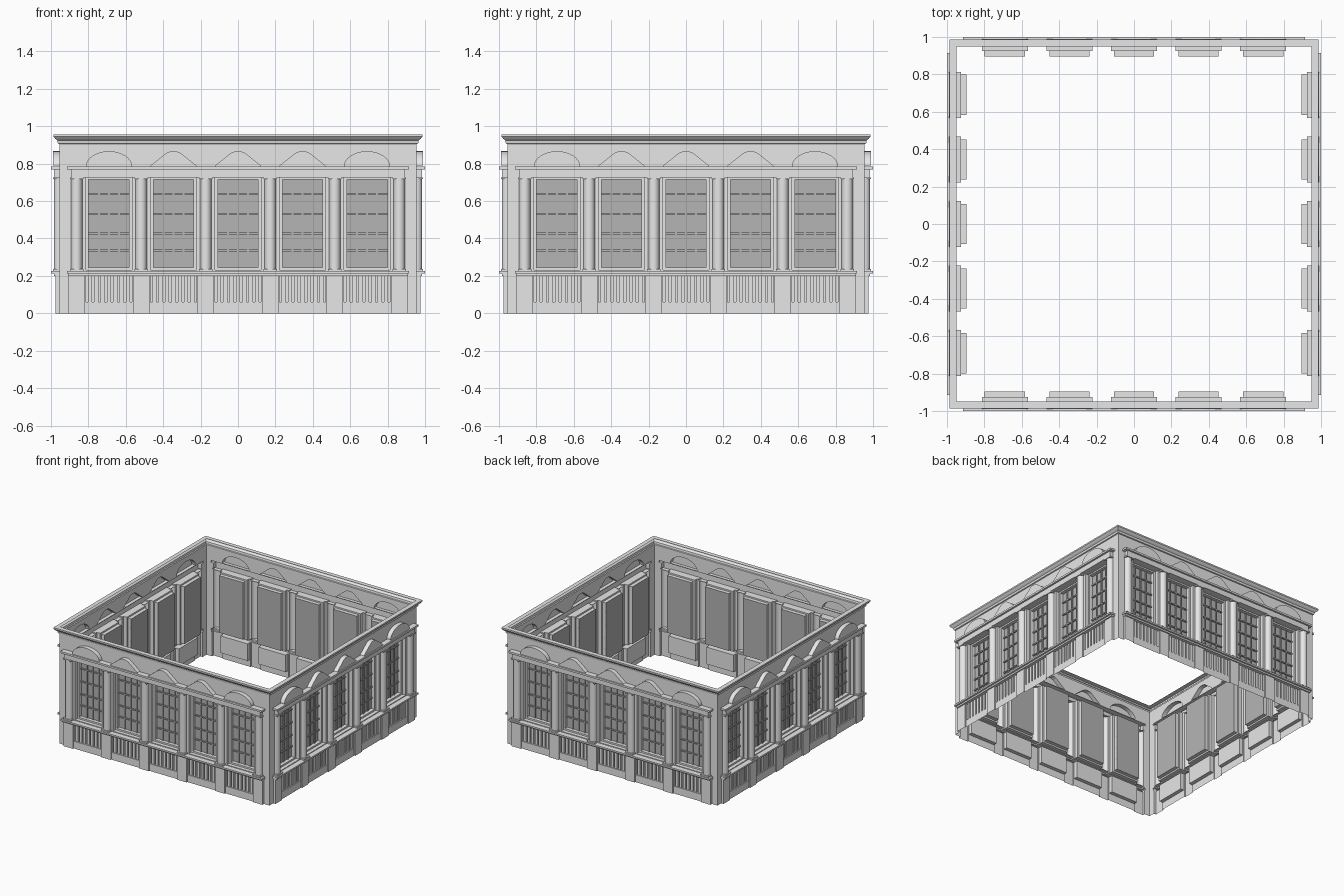
import bpy, bmesh, math

cube = bpy.data.objects.get("Cube")
if cube:
    bpy.data.objects.remove(cube, do_unlink=True)


def material(name, value):
    m = bpy.data.materials.new(name)
    m.use_nodes = True
    color = (value, value, value, 1)
    m.diffuse_color = color
    m.node_tree.nodes["Principled BSDF"].inputs["Base Color"].default_value = color
    return m


STONE = material("pale stone", 0.8)
GLASS = material("grey glass", 0.46)

WALL, EDGE = 0.955, 1.0        # wall plane and outermost ledge, from the centre
PANE = 0.895                   # depth of the glass
ARCH = 0.99
PITCH = 0.345
BAYS = [PITCH * i for i in range(-2, 3)]
COLUMNS = [PITCH * (i - 2.5) for i in range(6)]
HALF = 0.123                   # half width of a bay opening
FRIEZE, CORNICE = 0.79, 0.905


def quad(bm, *points, mat=0):
    """Add a face from (across, outward, up) points of the front side."""
    f = bm.faces.new([bm.verts.new((x, -d, z)) for x, d, z in points])
    f.material_index = mat


def box(bm, x0, x1, d0, d1, z0, z1):
    """Bar with its back left open."""
    quad(bm, (x0, d1, z0), (x1, d1, z0), (x1, d1, z1), (x0, d1, z1))
    quad(bm, (x0, d0, z0), (x0, d1, z0), (x0, d1, z1), (x0, d0, z1))
    quad(bm, (x1, d1, z0), (x1, d0, z0), (x1, d0, z1), (x1, d1, z1))
    quad(bm, (x0, d1, z1), (x1, d1, z1), (x1, d0, z1), (x0, d0, z1))
    quad(bm, (x0, d0, z0), (x1, d0, z0), (x1, d1, z0), (x0, d1, z0))


def four_sides(name, bm, *mats, smooth=False):
    """Turn a front part into one object on each of the four sides."""
    bmesh.ops.remove_doubles(bm, verts=bm.verts, dist=0.0002)
    mesh = bpy.data.meshes.new(name)
    bm.to_mesh(mesh)
    bm.free()
    for m in mats:
        mesh.materials.append(m)
    if smooth:
        mesh.shade_smooth()
    for k, side in enumerate(("front", "left", "back", "right")):
        ob = bpy.data.objects.new(side + "_" + name, mesh)
        ob.rotation_euler.z = k * math.pi / 2
        bpy.context.collection.objects.link(ob)


# Stepped wall: rectangles (x0, x1, z0, z1, depth), later ones on top
rects = [(-WALL, WALL, 0, FRIEZE, WALL),
         (-0.905, 0.905, 0, 0.2, 0.975)]
for c in BAYS:
    rects += [(c - HALF - 0.006, c + HALF + 0.006, 0, 0.2, 0.966),
              (c - HALF, c + HALF, 0.06, 0.2, 0.935),
              (c - HALF, c + HALF, 0.232, 0.727, 0.925),
              (c - 0.108, c + 0.108, 0.245, 0.715, PANE)]
rects += [(-0.908, 0.908, 0.2, 0.213, 0.985),
          (-0.915, 0.915, 0.213, 0.226, EDGE),
          (-0.89, 0.89, 0.727, 0.77, 0.985),
          (-0.915, 0.915, 0.77, 0.785, EDGE)]
for c in COLUMNS:
    rects += [(c - 0.036, c + 0.036, 0.226, 0.727, 0.99),
              (c - 0.036, c + 0.036, 0.237, 0.717, WALL),
              (c - 0.03, c + 0.03, 0.237, 0.717, None)]
xs = sorted({round(v, 4) for r in rects for v in r[:2]})
zs = sorted({round(v, 4) for r in rects for v in r[2:4]})


def depth(i, j):
    x, z = (xs[i] + xs[i + 1]) / 2, (zs[j] + zs[j + 1]) / 2
    return [r[4] for r in rects if r[0] < x < r[1] and r[2] < z < r[3]][-1]


wall = bmesh.new()
for i in range(len(xs) - 1):
    for j in range(len(zs) - 1):
        x0, x1, z0, z1 = xs[i], xs[i + 1], zs[j], zs[j + 1]
        d = depth(i, j)
        if d:
            quad(wall, (x0, d, z0), (x1, d, z0), (x1, d, z1), (x0, d, z1),
                 mat=int(d == PANE))
        d = d or WALL
        if i + 2 < len(xs):
            e = depth(i + 1, j) or WALL
            if e != d:
                quad(wall, (x1, d, z0), (x1, e, z0), (x1, e, z1), (x1, d, z1))
        if j + 2 < len(zs):
            e = depth(i, j + 1) or WALL
            if e != d:
                quad(wall, (x0, d, z1), (x1, d, z1), (x1, e, z1), (x0, e, z1))
four_sides("wall", wall, STONE, GLASS)

# Frieze with hollow raised arches: round at the ends, peaked between
frieze = bmesh.new()
last = -WALL
for n, c in enumerate(BAYS):
    if n in (0, 4):
        line = [(-math.cos(t * math.pi / 16), math.sin(t * math.pi / 16) ** 1.1)
                for t in range(17)]
    else:
        side = [(-1, 0), (-0.42, 0.73), (-0.3, 0.88), (-0.15, 0.98)]
        line = side + [(0, 1)] + [(-u, v) for u, v in reversed(side)]
    pts = [(c + HALF * u, FRIEZE + 0.077 * v) for u, v in line]
    quad(frieze, (last, WALL, FRIEZE), (pts[0][0], WALL, FRIEZE),
         (pts[0][0], WALL, CORNICE), (last, WALL, CORNICE))
    for (xa, za), (xb, zb) in zip(pts, pts[1:]):
        quad(frieze, (xa, WALL, za), (xb, WALL, zb), (xb, WALL, CORNICE), (xa, WALL, CORNICE))
        quad(frieze, (xa, ARCH, za), (xb, ARCH, zb), (xb, WALL, zb), (xa, WALL, za))
        quad(frieze, (xa, ARCH, 0.785), (xb, ARCH, 0.785), (xb, ARCH, zb), (xa, ARCH, za))
    last = pts[-1][0]
quad(frieze, (last, WALL, FRIEZE), (WALL, WALL, FRIEZE),
     (WALL, WALL, CORNICE), (last, WALL, CORNICE))
four_sides("arched_frieze", frieze, STONE)

# Mitred cornice moulding
cornice = bmesh.new()
profile = [(WALL, CORNICE), (0.963, 0.908), (0.966, 0.924), (0.976, 0.932),
           (0.987, 0.944), (0.987, 0.956), (0.95, 0.956)]
for (da, za), (db, zb) in zip(profile, profile[1:]):
    quad(cornice, (-da, da, za), (da, da, za), (db, db, zb), (-db, db, zb))
four_sides("cornice", cornice, STONE)

# Half-round columns, open at the back
cols = bmesh.new()
for c in COLUMNS:
    ring = [(c - 0.03 * math.cos(t * math.pi / 12), WALL + 0.03 * math.sin(t * math.pi / 12))
            for t in range(13)]
    for (xa, da), (xb, db) in zip(ring, ring[1:]):
        quad(cols, (xa, da, 0.237), (xb, db, 0.237), (xb, db, 0.717), (xa, da, 0.717))
four_sides("columns", cols, STONE, smooth=True)

# Balusters below each window
balusters = bmesh.new()
for c in BAYS:
    for k in range(-3, 4):
        x = c + k * 0.034
        box(balusters, x - 0.011, x + 0.011, 0.935, 0.96, 0.06, 0.2)
four_sides("balusters", balusters, STONE)

# Glazing bars
bars = bmesh.new()
for c in BAYS:
    for k in (-1, 0, 1):
        x = c + k * 0.054
        box(bars, x - 0.005, x + 0.005, PANE, PANE + 0.008, 0.245, 0.715)
    for z in (0.335, 0.427, 0.532, 0.637):
        box(bars, c - 0.108, c + 0.108, PANE, PANE + 0.01, z - 0.005, z + 0.005)
four_sides("glazing_bars", bars, GLASS)
